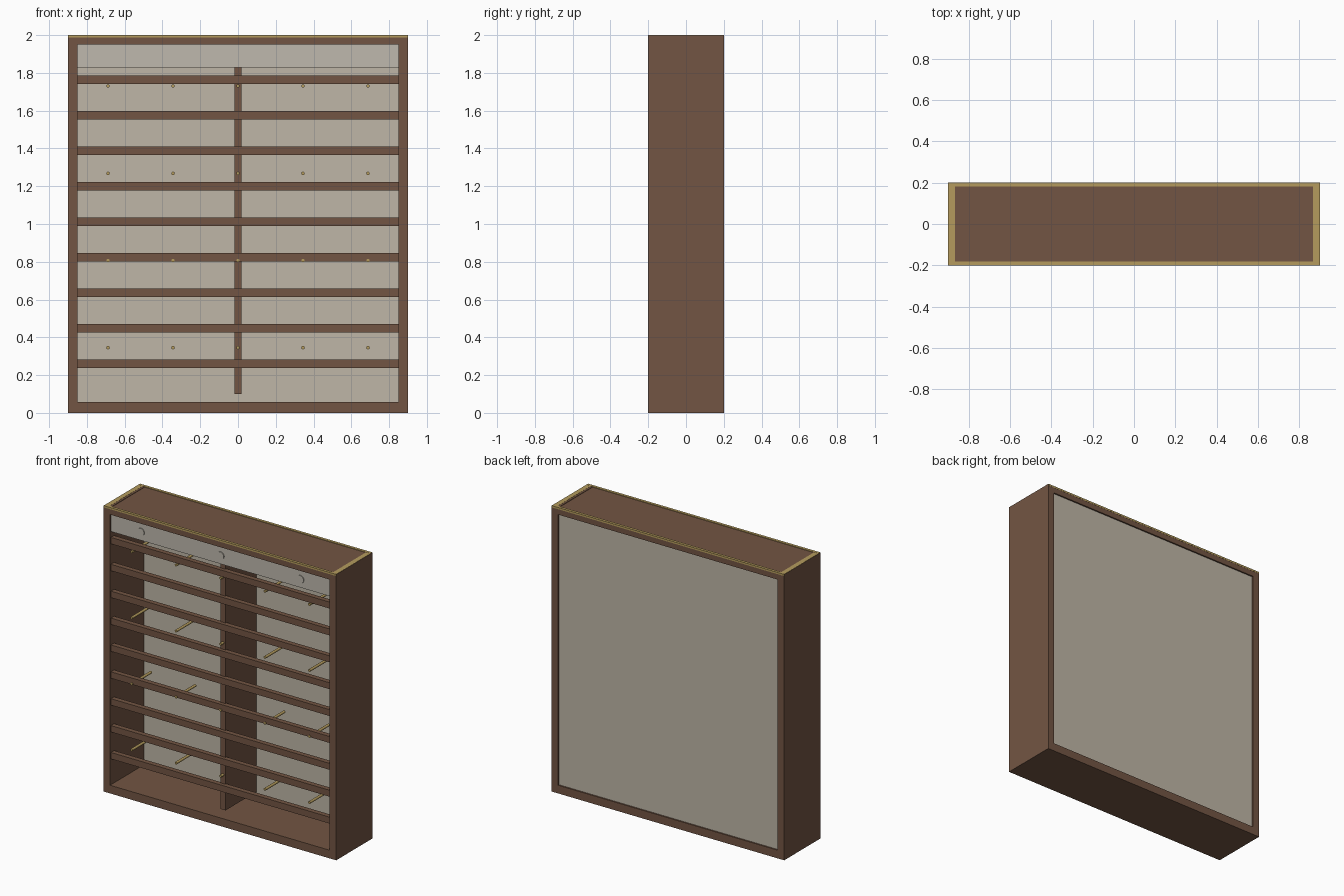
import bpy, math

if "Cube" in bpy.data.objects:
    bpy.data.objects.remove(bpy.data.objects["Cube"])

def material(name, rgb):
    m = bpy.data.materials.new(name)
    m.diffuse_color = (*rgb, 1)
    m.use_nodes = True
    m.node_tree.nodes["Principled BSDF"].inputs["Base Color"].default_value = m.diffuse_color
    return m

WOOD = material("brown wood", (0.171, 0.091, 0.056))
PANEL = material("warm grey panel", (0.52, 0.47, 0.385))
METAL = material("pale grey metal", (0.52, 0.485, 0.42))
GOLD = material("brass", (0.46, 0.33, 0.11))

def box(name, x, y, z, mat):
    """Box from (min, max) ranges."""
    verts = [(a, b, c) for a in x for b in y for c in z]
    faces = [(0, 1, 3, 2), (4, 6, 7, 5), (0, 4, 5, 1), (2, 3, 7, 6), (0, 2, 6, 4), (1, 5, 7, 3)]
    me = bpy.data.meshes.new(name)
    me.from_pydata(verts, [], faces)
    me.materials.append(mat)
    ob = bpy.data.objects.new(name, me)
    bpy.context.collection.objects.link(ob)
    return ob

def rod(name, x, z, y0, y1, r, mat, sides):
    """Cylinder lying along y."""
    bpy.ops.mesh.primitive_cylinder_add(vertices=sides, radius=r, depth=y1 - y0,
                                        location=(x, (y0 + y1) / 2, z),
                                        rotation=(math.pi / 2, 0, 0))
    ob = bpy.context.object
    ob.name = name
    ob.data.materials.append(mat)
    bpy.ops.object.shade_smooth_by_angle()

W, D, H, T = 0.9, 0.2, 2.0, 0.05   # half width, half depth, height, board thickness

# Carcass boards
for s, side in ((-1, "left"), (1, "right")):
    box(f"{side}_side", sorted((s * W, s * (W - T))), (-D, D), (0, H - 0.001), WOOD)
box("bottom_board", (-W + T, W - T), (-D, D), (0, 0.057), WOOD)
box("top_board", (-W + T, W - T), (-D, D), (H - T, H - 0.004), WOOD)

# Brass trim round the top edge
for s, side in ((-1, "left"), (1, "right")):
    box(f"{side}_trim", sorted((s * (W - 0.001), s * (W - 0.035))), (-D, D), (H - 0.012, H), GOLD)
for s, side in ((-1, "front"), (1, "back")):
    box(f"{side}_trim", (-W + 0.001, W - 0.001), sorted((s * (D + 0.001), s * (D - 0.018))),
        (H - 0.012, H + 0.0005), GOLD)

# Recessed back panel and floating centre divider
box("back_panel", (-W + T, W - T), (0.175, 0.19), (0.057, H - T), PANEL)
box("centre_divider", (-0.019, 0.019), (-0.165, 0.175), (0.1, 1.9), WOOD)

# Nine horizontal front rails
for i in range(9):
    z = 0.26 + 0.188 * i
    box(f"rail_{i + 1}", (-W + T, W - T), (-0.19, -0.155), (z - 0.0225, z + 0.0225), WOOD)

# Brass pegs in four rows of five
for r in range(4):
    for c in range(5):
        rod(f"peg_{r + 1}_{c + 1}", (c - 2) * 0.344, 0.345 + 0.4617 * r, -0.195, 0.02, 0.009, GOLD, 12)

# Header fascia with three round buttons
box("header_fascia", (-W + T, W - T), (-0.19, -0.165), (1.828, H - T), METAL)
for i, x in enumerate((-0.617, 0, 0.617)):
    rod(f"header_button_{i + 1}", x, 1.887, -0.196, -0.185, 0.027, METAL, 24)
